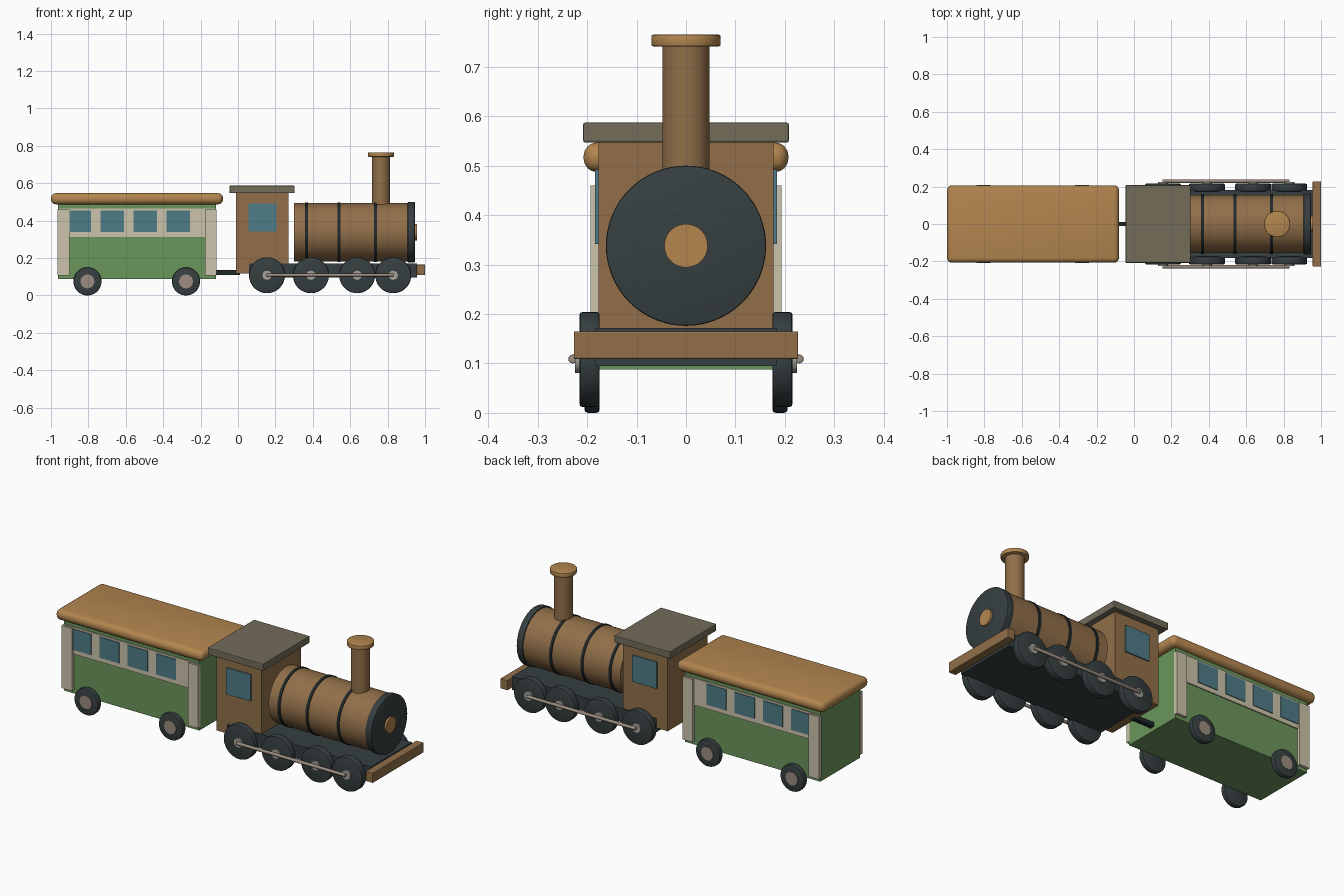
import bpy
import math

cube = bpy.data.objects.get("Cube")
if cube:
    bpy.data.objects.remove(cube, do_unlink=True)


def linear(c):
    return c / 12.92 if c <= 0.04045 else ((c + 0.055) / 1.055) ** 2.4


def material(name, code):
    rgb = [linear(v / 255) for v in bytes.fromhex(code)]
    m = bpy.data.materials.new(name)
    m.use_nodes = True
    m.diffuse_color = (*rgb, 1)
    m.node_tree.nodes["Principled BSDF"].inputs["Base Color"].default_value = (*rgb, 1)
    return m


GREEN = material("carriage green", "6b965b")
CREAM = material("cream", "ccc3ab")
GLASS = material("window teal", "507c87")
TAN = material("light brown", "b3864f")
BROWN = material("brown", "916f49")
GREY = material("cab roof grey", "736c5a")
DARK = material("dark iron", "363f40")
BLACK = material("black iron", "20282a")
TAUPE = material("hub taupe", "9c8c80")
SILVER = material("hub silver", "a5a49c")


def finish(name, mat, bevel, segments):
    ob = bpy.context.object
    ob.name = name
    ob.data.materials.append(mat)
    if bevel:
        mod = ob.modifiers.new("edge", "BEVEL")
        mod.width = bevel
        mod.segments = segments
        mod.limit_method = "ANGLE"
        bpy.ops.object.modifier_apply(modifier=mod.name)
    return ob


def box(name, mat, x, y, z, bevel=0, segments=2):
    """Box from (min, max) pairs on each axis."""
    bpy.ops.mesh.primitive_cube_add(size=1)
    ob = bpy.context.object
    for v in ob.data.vertices:
        v.co = [r[0] if c < 0 else r[1] for c, r in zip(v.co, (x, y, z))]
    ob = finish(name, mat, bevel, segments)
    if segments > 2:
        bpy.ops.object.shade_smooth_by_angle(angle=math.radians(40))
    return ob


def rod(name, mat, axis, centre, radius, length, bevel=0, sides=48):
    """Cylinder along a main axis."""
    turn = {"x": (0, math.pi / 2, 0), "y": (math.pi / 2, 0, 0), "z": (0, 0, 0)}[axis]
    bpy.ops.mesh.primitive_cylinder_add(vertices=sides, radius=radius, depth=length,
                                        location=centre, rotation=turn)
    ob = finish(name, mat, bevel, 2)
    bpy.ops.object.shade_smooth_by_angle(angle=math.radians(35))
    return ob


def span(side, inner, outer):
    return sorted((side * inner, side * outer))


# Carriage body, roof and coupling
box("carriage_body", GREEN, (-0.962, -0.117), (-0.177, 0.177), (0.088, 0.49))
box("carriage_roof", TAN, (-1, -0.08), (-0.207, 0.207), (0.487, 0.547), 0.027, 4)
box("coupling", BLACK, (-0.13, 0.01), (-0.012, 0.012), (0.11, 0.135))

# Cab
box("cab_body", BROWN, (-0.01, 0.27), (-0.177, 0.177), (0.118, 0.55))
box("cab_roof", GREY, (-0.045, 0.302), (-0.208, 0.208), (0.547, 0.587), 0.004)

# Engine frame and buffer beam
box("engine_frame", DARK, (0.06, 0.957), (-0.183, 0.183), (0.095, 0.172))
box("buffer_beam", BROWN, (0.955, 1), (-0.227, 0.227), (0.109, 0.165), 0.003)

# Boiler with straps and front plate
AXIS = 0.338
rod("boiler", BROWN, "x", (0.605, 0, AXIS), 0.156, 0.61, sides=64)
for i, x in enumerate((0.365, 0.54, 0.735)):
    rod(f"boiler_strap_{i + 1}", BLACK, "x", (x, 0, AXIS), 0.16, 0.016, sides=64)
rod("smokebox_front", DARK, "x", (0.926, 0, AXIS), 0.162, 0.038, 0.004, 64)
rod("smokebox_knob", TAN, "x", (0.945, 0, AXIS), 0.044, 0.022)

# Chimney
rod("chimney", BROWN, "z", (0.765, 0, 0.6), 0.048, 0.29)
rod("chimney_cap", TAN, "z", (0.765, 0, 0.753), 0.07, 0.024, 0.004)

# Parts repeated on both sides
for side, tag in ((1, "left"), (-1, "right")):
    box(f"window_band_{tag}", CREAM, (-0.96, -0.119), span(side, 0.17, 0.183), (0.313, 0.465))
    for i in range(4):
        x = -0.849 + 0.1765 * i
        box(f"carriage_window_{i + 1}_{tag}", GLASS, (x - 0.062, x + 0.062),
            span(side, 0.18, 0.187), (0.338, 0.455))
    for end, x in (("rear", (-0.966, -0.9)), ("front", (-0.177, -0.114))):
        box(f"corner_post_{end}_{tag}", CREAM, x, span(side, 0.172, 0.193), (0.107, 0.46))
    box(f"cab_window_{tag}", GLASS, (0.055, 0.207), span(side, 0.176, 0.184), (0.342, 0.492))

    for i, x in enumerate((-0.805, -0.278)):
        rod(f"carriage_wheel_{i + 1}_{tag}", DARK, "y", (x, side * 0.19, 0.075), 0.075, 0.031, 0.007)
        rod(f"carriage_hub_{i + 1}_{tag}", TAUPE, "y", (x, side * 0.2, 0.075), 0.037, 0.018)

    for i, x in enumerate((0.155, 0.39, 0.637, 0.83)):
        rod(f"engine_wheel_{i + 1}_{tag}", DARK, "y", (x, side * 0.195, 0.108), 0.096, 0.041, 0.006)
        rod(f"engine_hub_{i + 1}_{tag}", SILVER, "y", (x, side * 0.213, 0.108), 0.027, 0.022)
    rod(f"coupling_rod_{tag}", TAUPE, "x", (0.4925, side * 0.229, 0.109), 0.009, 0.68, 0.002, 16)
